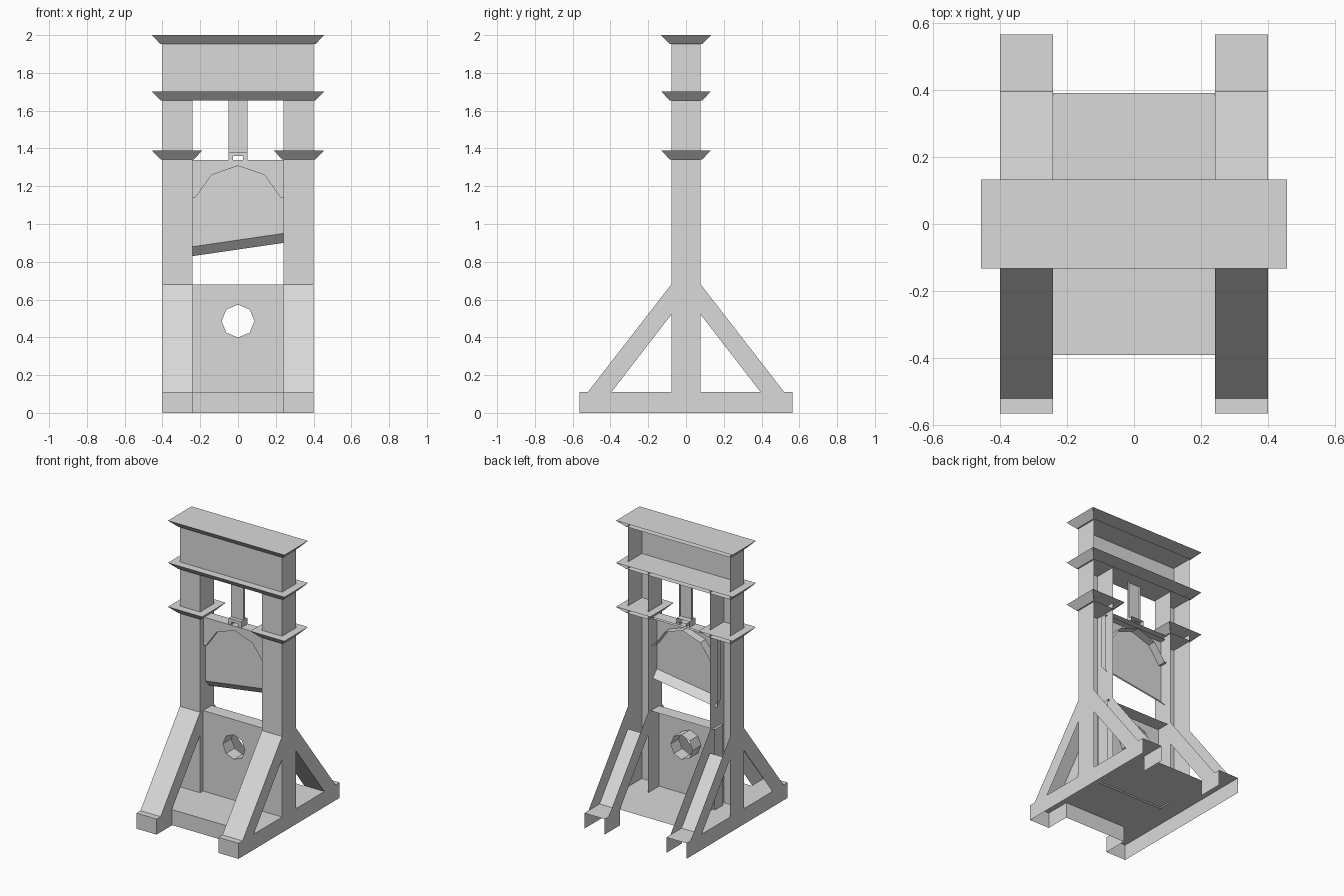
import bpy, bmesh
from mathutils import Vector

cube = bpy.data.objects.get("Cube")
if cube:
    bpy.data.objects.remove(cube, do_unlink=True)

# Single plain grey finish
grey = bpy.data.materials.new("plain_grey")
grey.use_nodes = True
colour = (0.7, 0.7, 0.7, 1)
grey.diffuse_color = colour
bsdf = next(n for n in grey.node_tree.nodes if n.type == 'BSDF_PRINCIPLED')
bsdf.inputs["Base Color"].default_value = colour

DOWN, UP, FRONT = Vector((0, 0, -1)), Vector((0, 0, 1)), Vector((0, -1, 0))


def finish(name, bm, mirror=False, open_sides=()):
    """Open the shell at the rear and on the listed sides, then make the object."""
    bmesh.ops.recalc_face_normals(bm, faces=bm.faces)
    bm.normal_update()
    drop = [f for f in bm.faces
            if f.normal.y > 0.1
            or any(f.normal.dot(d) > 0.999 for d in open_sides)
            or (mirror and all(abs(v.co.x) < 1e-4 for v in f.verts))]
    bmesh.ops.delete(bm, geom=drop, context='FACES')
    mesh = bpy.data.meshes.new(name)
    bm.to_mesh(mesh)
    bm.free()
    mesh.materials.append(grey)
    obj = bpy.data.objects.new(name, mesh)
    bpy.context.collection.objects.link(obj)
    if mirror:
        obj.modifiers.new("mirror", 'MIRROR')
    return obj


def extrude(points, axis, lo, hi):
    """Extrude a flat outline along the given axis (0, 1 or 2)."""
    bm = bmesh.new()
    verts = []
    for a, b in points:
        co = [a, b]
        co.insert(axis, lo)
        verts.append(bm.verts.new(co))
    face = bm.faces.new(verts)
    new = bmesh.ops.extrude_face_region(bm, geom=[face])["geom"]
    shift = Vector((0, 0, 0))
    shift[axis] = hi - lo
    bmesh.ops.translate(bm, vec=shift, verts=[v for v in new if isinstance(v, bmesh.types.BMVert)])
    return bm


def rect(a0, a1, b0, b1):
    return [(a0, b0), (a1, b0), (a1, b1), (a0, b1)]


def cornice(name, x0, x1, z, mirror=False):
    """Flared moulding, wider at the top."""
    h, flare = 0.048, 0.046
    bm = extrude(rect(x0, x1, -0.132, 0.132), 2, z, z + h)
    mid = (x0 + x1) / 2
    for v in bm.verts:
        if v.co.z < z + h / 2:
            v.co.x += flare if v.co.x < mid else -flare
            v.co.y += flare if v.co.y < 0 else -flare
    finish(name, bm, mirror)


# Base: floor with two long rails
base = [(0, -0.39), (0.242, -0.39), (0.242, -0.565), (0.4, -0.565),
        (0.4, 0.565), (0.242, 0.565), (0.242, 0.39), (0, 0.39)]
finish("base", extrude(base, 2, 0, 0.11), True, [DOWN])

# Uprights
finish("uprights", extrude(rect(0.242, 0.4, -0.078, 0.078), 2, 0.11, 1.67), True, [DOWN, UP])

# Diagonal braces, front and rear
for name, s in (("front_braces", -1), ("rear_braces", 1)):
    outline = [(s * 0.078, 0.68), (s * 0.52, 0.11), (s * 0.395, 0.11), (s * 0.078, 0.52)]
    finish(name, extrude(outline, 0, 0.242, 0.4), True, [DOWN, FRONT])

# Neck board with an eight-sided hole
r = 0.087
d = r * 0.707
hole = [(0, -r), (d, -d), (r, 0), (d, d), (0, r)]
board = [(0, 0.68), (0.26, 0.68), (0.26, 0.1), (0, 0.1)]
board += [(x, 0.486 + z) for x, z in hole]
finish("neck_board", extrude(board, 1, -0.045, 0.05), True, [DOWN])

# Slanted blade with a bevelled edge
bm = extrude([(-0.02, 0.915), (0.025, 0.865), (0.025, 1.32), (-0.02, 1.32)], 0, -0.26, 0.26)
for v in bm.verts:
    if v.co.z < 1:
        v.co.z += v.co.x * 0.146
finish("blade", bm)

# Arched weight above the blade
arch = [(0, 1.34), (0.242, 1.34), (0.242, 1.14), (0.225, 1.14), (0.14, 1.26), (0, 1.308)]
finish("blade_weight", extrude(arch, 1, -0.04, 0.04), True)

# Hanging strap and its clip
finish("strap", extrude(rect(-0.05, 0.05, -0.008, 0.008), 2, 1.37, 1.67))
clip = [(0, 1.382), (0.05, 1.382), (0.05, 1.34), (0.026, 1.34), (0.026, 1.36), (0, 1.36)]
finish("strap_clip", extrude(clip, 1, -0.035, 0.035), True)

# Crossbeam and mouldings
finish("crossbeam", extrude(rect(-0.4, 0.4, -0.078, 0.078), 2, 1.7, 1.96), False, [DOWN, UP])
cornice("top_cornice", -0.456, 0.456, 1.952)
cornice("middle_cornice", -0.456, 0.456, 1.654)
cornice("upright_cornices", 0.188, 0.456, 1.342, True)
